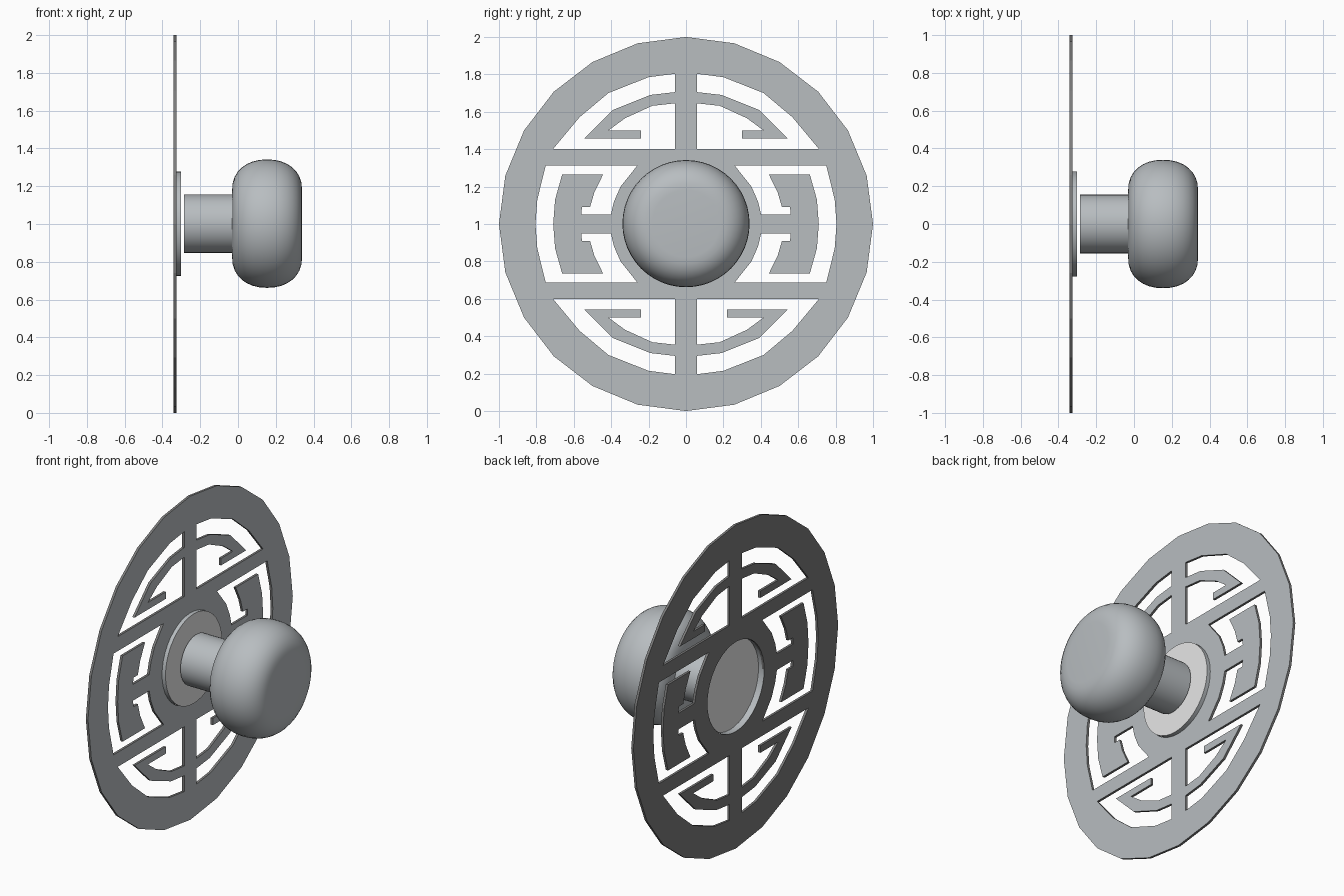
import bpy, bmesh, math

if "Cube" in bpy.data.objects:
    bpy.data.objects.remove(bpy.data.objects["Cube"])

CZ = 1.002  # height of the knob axis


def material(name, rgb):
    m = bpy.data.materials.new(name)
    m.diffuse_color = (*rgb, 1)
    m.use_nodes = True
    m.node_tree.nodes["Principled BSDF"].inputs["Base Color"].default_value = m.diffuse_color
    return m


steel = material("blue grey steel", (0.48, 0.51, 0.53))
pale = material("pale grey", (0.8, 0.8, 0.8))
dark = material("dark grey", (0.2, 0.2, 0.2))


def add_object(name, mesh, *mats):
    ob = bpy.data.objects.new(name, mesh)
    bpy.context.collection.objects.link(ob)
    for m in mats:
        mesh.materials.append(m)
    return ob


def lathe(name, profile, mat, n=40, angle=40):
    """Spin (x, radius) points around the x axis, from back to front."""
    bm = bmesh.new()
    rings = []
    for x, r in profile:
        if r == 0:
            rings.append([bm.verts.new((x, 0, CZ))] * n)
        else:
            rings.append([bm.verts.new((x, r * math.cos(2 * math.pi * i / n),
                                        CZ + r * math.sin(2 * math.pi * i / n))) for i in range(n)])
    for a, b in zip(rings, rings[1:]):
        for i in range(n):
            j = (i + 1) % n
            quad = list(dict.fromkeys((a[i], b[i], b[j], a[j])))
            f = bm.faces.new(quad)
            f.normal_update()
            f.smooth = True
    # face the normals outward, also on open shells
    mid = (profile[0][0] + profile[-1][0]) / 2
    for f in bm.faces:
        c = f.calc_center_median()
        flat = abs(f.normal.x) > 0.9
        d = f.normal.x * (c.x - mid) if flat else f.normal.y * c.y + f.normal.z * (c.z - CZ)
        if d < 0:
            f.normal_flip()
    mesh = bpy.data.meshes.new(name)
    bm.to_mesh(mesh)
    bm.free()
    ob = add_object(name, mesh, mat)
    bpy.ops.object.select_all(action='DESELECT')
    ob.select_set(True)
    bpy.context.view_layer.objects.active = ob
    bpy.ops.object.shade_smooth_by_angle(angle=math.radians(angle))
    return ob


# pierced plate: outlines as (y, z) with z measured from the axis
def circle(r, n):
    return [(r * math.sin(2 * math.pi * i / n), r * math.cos(2 * math.pi * i / n)) for i in range(n)]


def corner_window(hook):
    return [(0.06, 0.803), (0.20, 0.785), (0.415, 0.70), (0.57, 0.57), (0.71, 0.402),
            (0.06, 0.402), (0.06, 0.645), (0.18, 0.632), (0.325, 0.566), (0.415, 0.50),
            (hook, 0.50), (hook, 0.457), (0.545, 0.457), (0.39, 0.61), (0.19, 0.69), (0.06, 0.705)]


upper_side = [(0.805, 0), (0.795, 0.13), (0.75, 0.313), (0.26, 0.313), (0.35, 0.20), (0.385, 0.12),
              (0.402, 0.05), (0.56, 0.05), (0.556, 0.09), (0.513, 0.09), (0.49, 0.17),
              (0.443, 0.265), (0.662, 0.265), (0.70, 0.13), (0.71, 0)]
side_window = upper_side + [(y, -z) for y, z in upper_side[-2:0:-1]]

outlines = [circle(1.0, 24), circle(0.277, 40)]
for sy, sz, hook in ((1, 1, 0.30), (-1, 1, 0.24), (1, -1, 0.22), (-1, -1, 0.24)):
    outlines.append([(sy * y, sz * z) for y, z in corner_window(hook)])
for s in (1, -1):
    outlines.append([(s * y, z) for y, z in side_window])

curve = bpy.data.curves.new("plate_outline", 'CURVE')
curve.dimensions = '2D'
curve.fill_mode = 'BOTH'
curve.extrude = 0.0075
for pts in outlines:
    sp = curve.splines.new('POLY')
    sp.points.add(len(pts) - 1)
    for p, (y, z) in zip(sp.points, pts):
        p.co = (y, z, 0, 1)
    sp.use_cyclic_u = True
helper = bpy.data.objects.new("plate_outline", curve)
bpy.context.collection.objects.link(helper)
bpy.context.view_layer.update()
dg = bpy.context.evaluated_depsgraph_get()
mesh = bpy.data.meshes.new_from_object(helper.evaluated_get(dg))
bpy.data.objects.remove(helper)

# stand the plate upright, facing +x; only its front face is steel
bm = bmesh.new()
bm.from_mesh(mesh)
for v in bm.verts:
    v.co = (v.co.z - 0.333, v.co.x, v.co.y + 1.0)
bmesh.ops.remove_doubles(bm, verts=bm.verts, dist=0.0005)
bmesh.ops.recalc_face_normals(bm, faces=bm.faces)
mesh.materials.clear()
for f in bm.faces:
    f.smooth = False
    f.material_index = 0 if f.normal.x > 0.5 else 1
bm.to_mesh(mesh)
bm.free()
add_object("pierced_plate", mesh, steel, dark)

# raised centre disc, hollow at the back: steel rim, pale face
disc = lathe("centre_disc", [(-0.34, 0.277), (-0.302, 0.277), (-0.302, 0)], steel)
disc.data.materials.append(pale)
for p in disc.data.polygons:
    p.material_index = 1 if abs(p.normal.x) > 0.5 else 0

# knob stem
lathe("knob_stem", [(-0.285, 0), (-0.285, 0.155), (-0.02, 0.155)], steel)

# rounded knob
knob = [(-0.031, 0)]
for i in range(17):
    a = math.pi * i / 16
    c = math.cos(a)
    knob.append((0.154 - 0.185 * math.copysign(abs(c) ** 0.93, c),
                 0.18 + 0.16 * max(0, math.sin(a)) ** 0.9 if 0 < i < 16 else 0.18))
knob.append((0.339, 0))
lathe("knob", knob, steel, n=48, angle=60)
